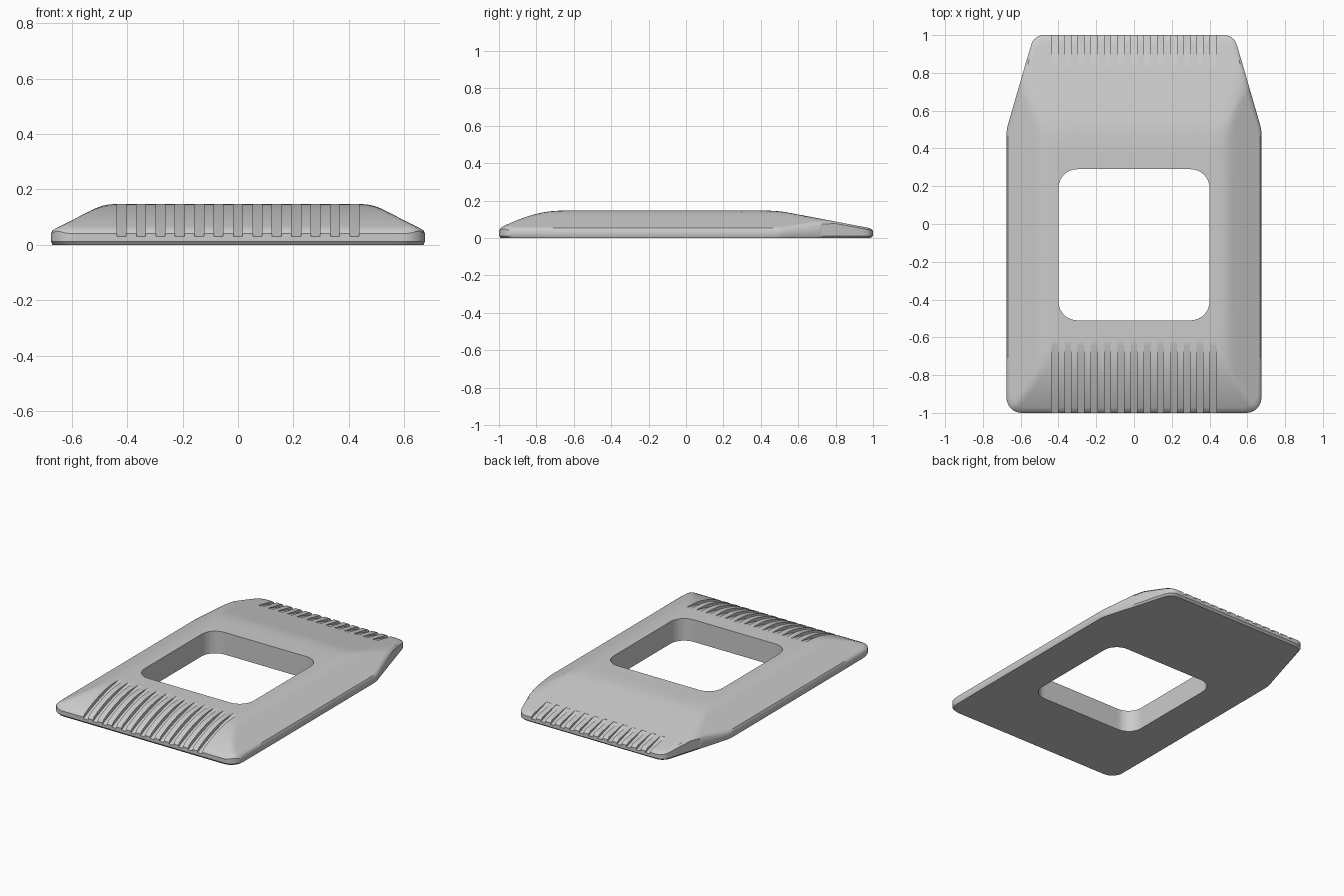
import bpy, bmesh, math
from mathutils import Vector

cube = bpy.data.objects.get("Cube")
if cube:
    bpy.data.objects.remove(cube, do_unlink=True)

# Material
grey = bpy.data.materials.new("plain grey")
grey.use_nodes = True
colour = (0.6, 0.6, 0.6, 1)
grey.diffuse_color = colour
grey.node_tree.nodes["Principled BSDF"].inputs["Base Color"].default_value = colour

TOP, EDGE, CY = 0.15, 0.05, -0.11


def rounded(corners, steps=8):
    """Closed outline with each corner (x, y, radius) replaced by an arc."""
    pts = []
    for i, (x, y, r) in enumerate(corners):
        p = Vector((x, y))
        a = (Vector(corners[i - 1][:2]) - p).normalized()
        b = (Vector(corners[(i + 1) % len(corners)][:2]) - p).normalized()
        half = a.angle(b) / 2
        centre = p + (a + b).normalized() * (r / math.sin(half))
        start = p + a * (r / math.tan(half)) - centre
        end = p + b * (r / math.tan(half)) - centre
        sweep = math.pi - 2 * half
        for k in range(steps + 1):
            t = k / steps
            pts.append(centre + (start * math.sin((1 - t) * sweep)
                                 + end * math.sin(t * sweep)) / math.sin(sweep))
    return pts


def ray_hit(outline, angle):
    """Where a ray from the window centre meets an outline."""
    d = Vector((math.cos(angle), math.sin(angle)))
    c = Vector((0, CY))
    best = 0
    for i, q in enumerate(outline):
        p = outline[i - 1] - c
        e = q - c - p
        den = d.cross(e)
        if abs(den) > 1e-9:
            dist, u = p.cross(e) / den, p.cross(d) / den
            if -1e-5 <= u <= 1 + 1e-5:
                best = max(best, dist)
    return c + d * best


def soft_min(a, b, k):
    h = max(k - abs(a - b), 0)
    return min(a, b) - h * h / (4 * k)


def front_height(y):
    t = min(max((y + 1) / 0.37, 0), 1)
    return EDGE + (TOP - EDGE) * (1 - (1 - t) ** 2)


def height(x, y):
    side = soft_min(TOP, EDGE + 0.51 * (0.675 - abs(x)), 0.025)
    back = soft_min(TOP, EDGE + 0.19 * (1 - y), 0.015)
    return soft_min(side, min(front_height(y), back), 0.012)


# Outer edge and window outlines, sampled along shared rays
outer = rounded([(-0.675, -1, 0.08), (0.675, -1, 0.08), (0.675, 0.5, 0.2),
                 (0.53, 1, 0.07), (-0.53, 1, 0.07), (-0.675, 0.5, 0.2)])
window = rounded([(-0.4, -0.51, 0.1), (0.4, -0.51, 0.1),
                  (0.4, 0.29, 0.1), (-0.4, 0.29, 0.1)])
angles = [math.atan2(p.y - CY, p.x) for p in outer + window]
angles += [math.tau * k / 120 - math.pi for k in range(120)]
angles.sort()
angles = [a for i, a in enumerate(angles) if i == 0 or a - angles[i - 1] > 0.004]

# Body: a ring-shaped loft from the underside, over the top, into the window
RINGS = 26
bm = bmesh.new()
columns = []
for a in angles:
    o, w = ray_hit(outer, a), ray_hit(window, a)
    under = o.lerp(w, 0.02)
    path = [(w.x, w.y, 0), (under.x, under.y, 0), (o.x, o.y, 0.012),
            (o.x, o.y, height(o.x, o.y) - 0.01)]
    for k in range(RINGS + 1):
        p = o.lerp(w, 0.025 + 0.975 * k / RINGS)
        path.append((p.x, p.y, height(p.x, p.y)))
    columns.append([bm.verts.new(v) for v in path])
for i, col in enumerate(columns):
    prev = columns[i - 1]
    for k in range(len(col)):
        bm.faces.new((prev[k - 1], col[k - 1], col[k], prev[k]))
bmesh.ops.recalc_face_normals(bm, faces=bm.faces)
mesh = bpy.data.meshes.new("buckle_body")
bm.to_mesh(mesh)
bm.free()
body = bpy.data.objects.new("buckle_body", mesh)
bpy.context.collection.objects.link(body)
mesh.materials.append(grey)

# Grip grooves: one long curved set at the front, one short set at the back
front_floor = [(-1.05, 0.03)]
for k in range(13):
    t = k / 12
    y = -1 + 0.39 * t
    front_floor.append((y, front_height(y) - 0.02 * (1 - t) - 0.05 * t * (1 - t)))
front_floor += [(-0.61, 0.3), (-1.05, 0.3)]
back_floor = [(0.84, 0.079), (1, 0.03), (1.05, 0.03), (1.05, 0.3), (0.84, 0.3)]

bm = bmesh.new()
for i in range(13):
    x = 0.07 * (i - 6)
    for profile in (front_floor, back_floor):
        face = bm.faces.new([bm.verts.new((x - 0.0165, y, z)) for y, z in profile])
        new = bmesh.ops.extrude_face_region(bm, geom=[face])["geom"]
        bmesh.ops.translate(bm, vec=(0.033, 0, 0),
                            verts=[g for g in new if isinstance(g, bmesh.types.BMVert)])
bmesh.ops.recalc_face_normals(bm, faces=bm.faces)
mesh = bpy.data.meshes.new("groove_cutter")
bm.to_mesh(mesh)
bm.free()
mesh.materials.append(grey)
cutter = bpy.data.objects.new("groove_cutter", mesh)
bpy.context.collection.objects.link(cutter)

cut = body.modifiers.new("grooves", 'BOOLEAN')
cut.operation, cut.solver, cut.object = 'DIFFERENCE', 'EXACT', cutter
bpy.ops.object.select_all(action='DESELECT')
bpy.context.view_layer.objects.active = body
body.select_set(True)
bpy.ops.object.modifier_apply(modifier=cut.name)
bpy.data.objects.remove(cutter, do_unlink=True)
bpy.ops.object.shade_smooth_by_angle(angle=math.radians(35))
